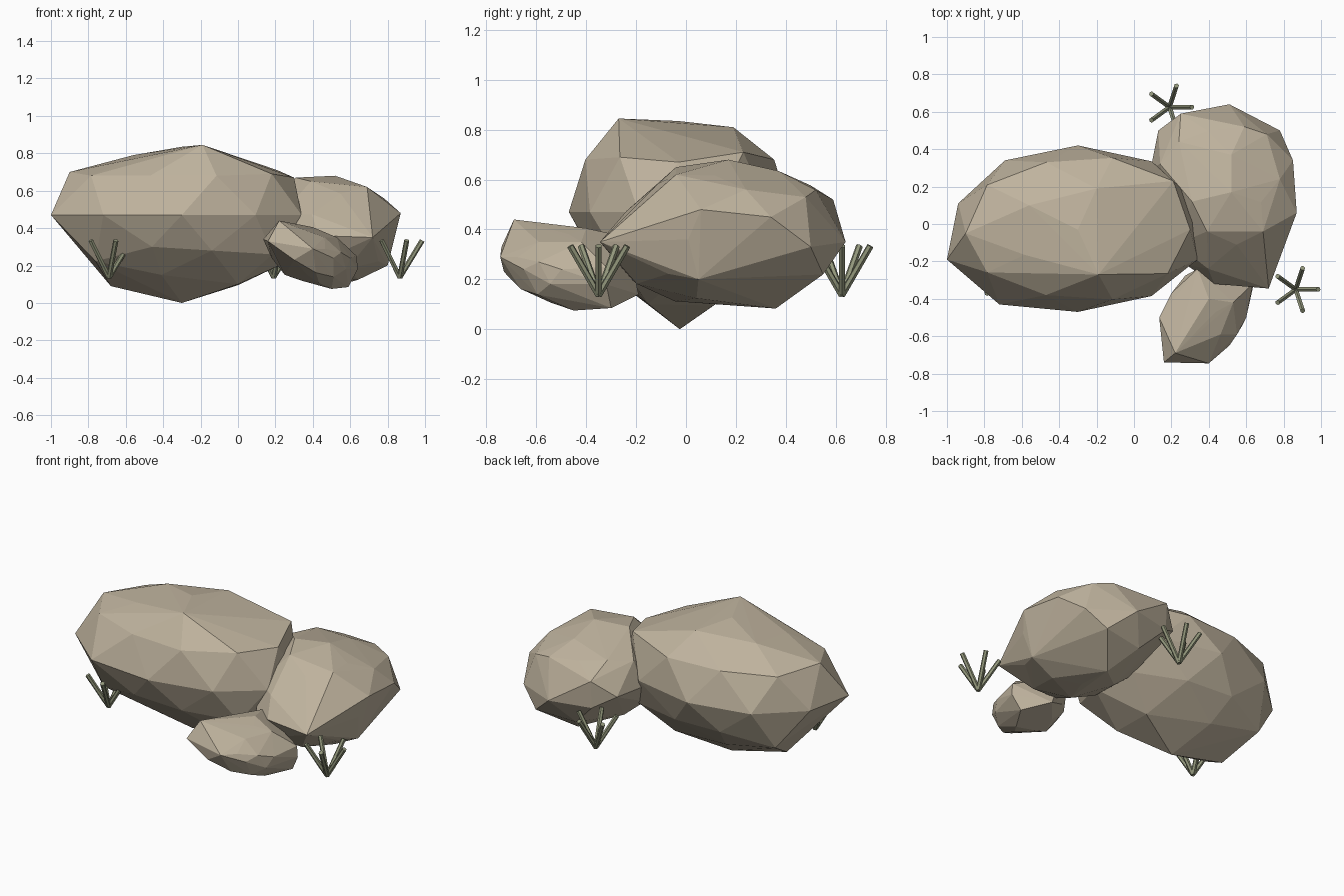
import bpy, bmesh, math
from mathutils import Vector, Matrix, Euler


def material(name, rgb):
    m = bpy.data.materials.new(name)
    m.diffuse_color = (*rgb, 1)
    return m


stone = material("stone", (0.52, 0.45, 0.34))
grass = material("grass", (0.29, 0.31, 0.20))


def finish(bm, name, mat):
    bmesh.ops.recalc_face_normals(bm, faces=bm.faces[:])
    me = bpy.data.meshes.new(name)
    bm.to_mesh(me)
    bm.free()
    me.materials.append(mat)
    ob = bpy.data.objects.new(name, me)
    bpy.context.collection.objects.link(ob)
    return ob


def rock(name, centre, radii, tilt, corners):
    """Stretched icosphere with chosen corners pulled out, wrapped in a faceted hull."""
    ico = bmesh.new()
    bmesh.ops.create_icosphere(ico, subdivisions=2, radius=1)
    xf = (Matrix.Translation(centre)
          @ Euler([math.radians(a) for a in tilt]).to_matrix().to_4x4()
          @ Matrix.Diagonal((*radii, 1)))
    pts = [xf @ v.co for v in ico.verts]
    ico.free()
    free = set(range(len(pts)))
    for c in map(Vector, corners):
        i = min(free, key=lambda k: (pts[k] - c).length)
        pts[i] = c
        free.remove(i)
    bm = bmesh.new()
    verts = [bm.verts.new(p) for p in pts]
    bmesh.ops.convex_hull(bm, input=verts)
    loose = [v for v in bm.verts if not v.link_faces]
    bmesh.ops.delete(bm, geom=loose, context='VERTS')
    return finish(bm, name, stone)


# Large boulder on the left
rock("large_rock", (-0.30, -0.025, 0.47), (0.67, 0.445, 0.47), (0, 0, 0), [
    (-0.30, -0.03, 0.835), (-0.19, -0.27, 0.845), (-0.20, 0.19, 0.81),
    (-0.56, 0.10, 0.79), (0.04, -0.03, 0.765), (-0.585, -0.165, 0.765),
    (0.18, -0.265, 0.69), (0.21, 0.23, 0.71), (-0.47, -0.38, 0.68),
    (-0.90, -0.05, 0.70), (-0.47, 0.33, 0.68), (0.30, -0.03, 0.67),
    (-1.0, -0.19, 0.47), (-0.94, 0.11, 0.47), (-0.72, -0.43, 0.47),
    (-0.69, 0.34, 0.47), (0.34, -0.19, 0.47),
    # underside
    (-0.82, -0.03, 0.27), (-0.68, -0.03, 0.09), (0.0, -0.15, 0.10),
    (0.0, 0.11, 0.095), (-0.41, -0.22, 0.15), (-0.41, 0.19, 0.15),
    (-0.46, -0.375, 0.30), (-0.14, -0.36, 0.28), (-0.46, 0.32, 0.29),
    (-0.14, 0.31, 0.28)])

# Medium boulder on the right
rock("medium_rock", (0.49, 0.15, 0.38), (0.36, 0.46, 0.28), (8, 0, 0), [
    (0.87, 0.06, 0.48), (0.85, 0.34, 0.45), (0.80, 0.05, 0.20),
    (0.77, -0.17, 0.37), (0.72, -0.345, 0.35), (0.43, -0.32, 0.36),
    (0.52, 0.17, 0.68), (0.31, 0.12, 0.67), (0.39, -0.04, 0.65),
    (0.69, -0.04, 0.62), (0.78, 0.24, 0.56), (0.52, 0.37, 0.635),
    (0.24, 0.44, 0.60), (0.14, 0.32, 0.58), (0.71, 0.48, 0.53),
    (0.25, 0.59, 0.52), (0.78, 0.50, 0.33), (0.66, 0.55, 0.22),
    (0.40, 0.52, 0.20), (0.51, 0.64, 0.35), (0.25, 0.58, 0.35),
    (0.13, 0.50, 0.42), (0.09, 0.30, 0.42), (0.50, 0.36, 0.083),
    (0.50, 0.13, 0.10)])

# Small boulder in front
rock("small_rock", (0.39, -0.47, 0.25), (0.21, 0.24, 0.14), (0, 20, 0), [
    (0.22, -0.69, 0.44), (0.16, -0.74, 0.33), (0.135, -0.50, 0.34),
    (0.20, -0.37, 0.33), (0.40, -0.745, 0.29), (0.30, -0.73, 0.23),
    (0.51, -0.65, 0.24), (0.60, -0.50, 0.24), (0.635, -0.32, 0.25),
    (0.53, -0.42, 0.35), (0.40, -0.40, 0.405), (0.59, -0.30, 0.085),
    (0.50, -0.45, 0.075), (0.64, -0.32, 0.18), (0.45, -0.19, 0.14),
    (0.34, -0.24, 0.37), (0.18, -0.48, 0.24), (0.25, -0.48, 0.15),
    (0.37, -0.60, 0.15)])


# Grass tufts: five blades leaning outwards from one root
def tuft(name, x, y):
    bm = bmesh.new()
    for i in range(5):
        a = math.radians(72 * i)
        blade = Vector((0.12 * math.cos(a), 0.12 * math.sin(a), 0.197))
        mid = Vector((x, y, 0.137)) + blade / 2
        m = Matrix.Translation(mid) @ blade.to_track_quat('Z', 'Y').to_matrix().to_4x4()
        bmesh.ops.create_cone(bm, cap_ends=True, segments=6, radius1=0.014,
                              radius2=0.014, depth=blade.length, matrix=m)
    return finish(bm, name, grass)


for label, x, y in (("left", -0.69, -0.30), ("right", 0.865, -0.35), ("back", 0.19, 0.625)):
    tuft(f"grass_tuft_{label}", x, y)
